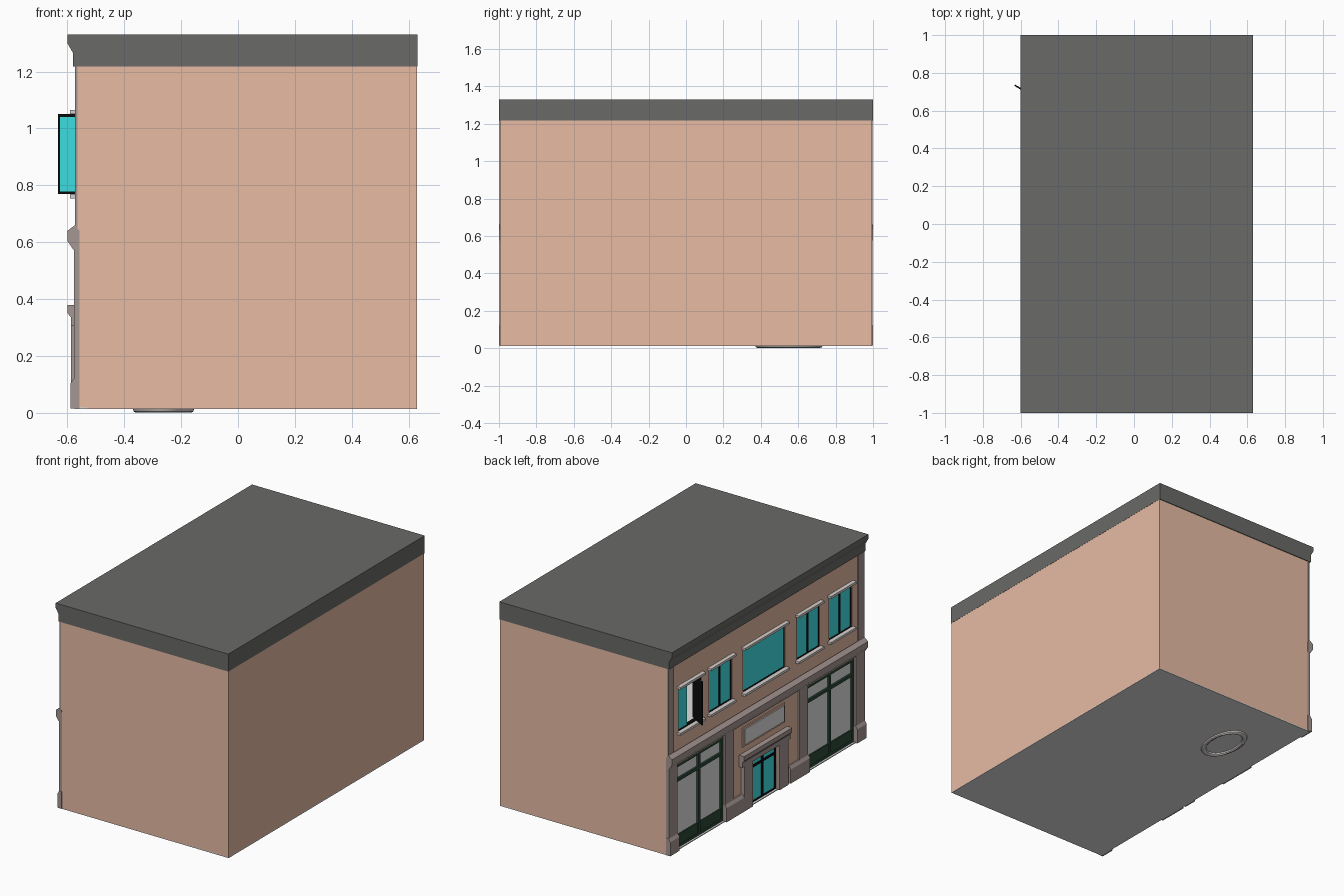
import bpy, bmesh, math
from mathutils import Matrix, Vector

cube = bpy.data.objects.get("Cube")
if cube:
    bpy.data.objects.remove(cube, do_unlink=True)


def material(name, r, g, b):
    m = bpy.data.materials.new(name)
    m.use_nodes = True
    m.diffuse_color = (r, g, b, 1)
    m.node_tree.nodes["Principled BSDF"].inputs["Base Color"].default_value = (r, g, b, 1)
    return m


TAN = material("tan wall", .80, .50, .37)
ROOF = material("dark roof", .143, .143, .138)
STONE = material("grey stone", .38, .31, .29)
PALE = material("pale trim", .68, .64, .62)
TEAL = material("teal glass", .05, .76, .78)
GREY = material("light grey", .76, .76, .76)
GREEN = material("dark green frame", .024, .068, .04)
BLACK = material("black frame", .004, .004, .004)

BASE, WALL_X, END = .015, -.565, .995
ENTRY = .02  # entrance centre along y


def finish(name, bm, mat):
    bmesh.ops.recalc_face_normals(bm, faces=bm.faces)
    mesh = bpy.data.meshes.new(name)
    bm.to_mesh(mesh)
    bm.free()
    mesh.materials.append(mat)
    obj = bpy.data.objects.new(name, mesh)
    bpy.context.collection.objects.link(obj)
    return obj


def add_box(bm, x, y, z):
    """Add a box given its ranges along the three axes."""
    centre = Vector([(a + b) / 2 for a, b in (x, y, z)])
    size = [abs(b - a) for a, b in (x, y, z)]
    mat = Matrix.Translation(centre) @ Matrix.Diagonal((*size, 1))
    bmesh.ops.create_cube(bm, size=1, matrix=mat)


def box(name, mat, x, y, z):
    bm = bmesh.new()
    add_box(bm, x, y, z)
    return finish(name, bm, mat)


def moulding(name, mat, profile, y):
    """Extrude an x-z profile along y."""
    bm = bmesh.new()
    face = bm.faces.new([bm.verts.new((px, y[0], pz)) for px, pz in profile])
    ext = bmesh.ops.extrude_face_region(bm, geom=[face])["geom"]
    bmesh.ops.translate(bm, vec=(0, y[1] - y[0], 0),
                        verts=[v for v in ext if isinstance(v, bmesh.types.BMVert)])
    return finish(name, bm, mat)


def frame(name, mat, x, y, z, edge, bar, uprights=(), rails=()):
    """Rectangular frame with extra uprights at y and rails at z."""
    bm = bmesh.new()
    for c, w in [(y[0] + edge / 2, edge), (y[1] - edge / 2, edge)] + [(u, bar) for u in uprights]:
        add_box(bm, x, (c - w / 2, c + w / 2), z)
    for c, w in [(z[0] + edge / 2, edge), (z[1] - edge / 2, edge)] + [(r, bar) for r in rails]:
        add_box(bm, x, y, (c - w / 2, c + w / 2))
    return finish(name, bm, mat)


def around(centre, half):
    return (centre - half, centre + half)


# Openings as (name, y range, z range)
WIN_Z = (.768, 1.05)
windows = [(n, around(c, w / 2), WIN_Z) for n, c, w in (
    ("open_window", .767, .235), ("upper_window_left", .457, .235),
    ("wide_window", .012, .43), ("upper_window_right", -.437, .235),
    ("end_window", -.765, .235))]
shops = [("shopfront_a", (.425, .91), (BASE, .56)), ("shopfront_b", (-.91, -.42), (BASE, .56))]
door = ("door", around(ENTRY, .135), (BASE, .305))
openings = windows + shops + [door]

# Hollow body open behind the facade, ground slab and upper floor
bm = bmesh.new()
add_box(bm, (-.53, .63), (-END, END), (BASE, 1.25))
bmesh.ops.delete(bm, geom=[f for f in bm.faces if f.calc_center_median().x < -.5],
                 context='FACES_ONLY')
finish("body", bm, TAN)
box("ground_slab", GREY, (-.574, .63), (-END, END), (BASE - .002, BASE + .004))
box("upper_floor", GREY, (-.53, .62), (-.99, .99), (.65, .67))

# Facade wall: a grid split at every opening edge, openings left out, thickened
ys = sorted({round(v, 4) for o in openings for v in o[1]} | {-END, END})
zs = sorted({round(v, 4) for o in openings for v in o[2]} | {1.25})
bm = bmesh.new()
grid = {(y, z): bm.verts.new((WALL_X, y, z)) for y in ys for z in zs}
for y0, y1 in zip(ys, ys[1:]):
    for z0, z1 in zip(zs, zs[1:]):
        cy, cz = (y0 + y1) / 2, (z0 + z1) / 2
        if not any(o[1][0] < cy < o[1][1] and o[2][0] < cz < o[2][1] for o in openings):
            bm.faces.new([grid[k] for k in ((y0, z0), (y0, z1), (y1, z1), (y1, z0))])
cells = bm.faces[:]
ext = bmesh.ops.extrude_face_region(bm, geom=cells, use_keep_orig=True)["geom"]
bmesh.ops.translate(bm, vec=(.035, 0, 0),
                    verts=[v for v in ext if isinstance(v, bmesh.types.BMVert)])
finish("facade_wall", bm, TAN)

# Roof slab with its cornice
moulding("roof_cornice", ROOF, [(.631, 1.217), (.631, 1.33), (-.6, 1.33), (-.6, 1.30),
                                (-.58, 1.265), (-.58, 1.217)], (-1, 1))

# Stone band and ledge between the floors
moulding("middle_ledge", STONE, [(-.557, .575), (-.58, .575), (-.6, .605), (-.6, .64),
                                 (-.573, .66), (-.557, .64)], (-.999, .999))

# Upper windows with lintels and sills
for name, y, z in windows:
    mid = (y[0] + y[1]) / 2
    opened = name == "open_window"
    split = () if opened or name == "wide_window" else (mid,)
    frame(name + "_frame", BLACK, (-.562, -.54), y, z, .007, .014, split)
    box(name + "_glass", TEAL, (-.558, -.552), (mid + .02 if opened else y[0], y[1]), z)
    for part, lo in (("lintel", z[1]), ("sill", z[0] - .014)):
        box(f"{name}_{part}", PALE, (-.59, -.55), (y[0] - .012, y[1] + .012), (lo, lo + .015))

# Pivoted sash of the open window: glass outside, dark inside
turn = Matrix.Translation((-.577, .703, 0)) @ Matrix.Rotation(math.radians(60), 4, 'Z')
sash_y, sash_z = (-.063, .063), (.77, 1.05)
sash = [frame("open_sash_frame", BLACK, (-.004, .004), sash_y, sash_z, .009, .009),
        box("open_sash_glass", TEAL, (-.003, 0), (-.06, .06), sash_z),
        box("open_sash_inner_face", BLACK, (0, .003), sash_y, sash_z)]
for part in sash:
    part.data.transform(turn)

# Shopfronts: green frame, low panel, grey glass
for name, y, z in shops:
    mid = (y[0] + y[1]) / 2
    frame(name + "_frame", GREEN, (-.562, -.535), y, z, .02, .02, (mid,), (.455,))
    box(name + "_panel", GREEN, (-.557, -.535), y, (BASE, .10))
    box(name + "_glass", GREY, (-.55, -.544), y, z)

# Entrance: double door, surround and hood
_, y, z = door
frame("door_frame", BLACK, (-.56, -.535), y, z, .012, .014, (ENTRY,), (.25,))
box("door_glass", TEAL, (-.554, -.548), y, z)
for side, s in (("left", 1), ("right", -1)):
    box(f"door_jamb_{side}", STONE, (-.587, -.55),
        (ENTRY + s * .135, ENTRY + s * .225), (BASE, .32))
moulding("door_hood", STONE, [(-.55, .305), (-.587, .305), (-.587, .335), (-.6, .352),
                              (-.6, .38), (-.55, .38)], around(ENTRY, .245))

# Sign board above the entrance
box("sign_border", TAN, (-.571, -.56), around(ENTRY, .215), (.42, .545))
box("sign_board", GREY, (-.576, -.56), around(ENTRY, .2), (.432, .533))

# Pilasters and plinths, mirrored about the entrance
for side, s in (("left", 1), ("right", -1)):
    box(f"corner_pilaster_{side}", STONE, (-.576, -.557), (s * .91, s * .998), (BASE, .6))
    box(f"upper_corner_pilaster_{side}", STONE, (-.573, -.564), (s * .94, s * .998), (.64, 1.23))
    box(f"inner_pilaster_{side}", STONE, (-.576, -.555), (s * .335, s * .422), (BASE, .6))
    for part, a, b in (("corner", .905, 1), ("inner", .225, .425)):
        lo, hi = sorted((s * a, s * b))
        moulding(f"{part}_plinth_{side}", STONE,
                 [(-.557, BASE), (-.588, BASE), (-.588, .105), (-.575, .125), (-.557, .125)],
                 (lo, hi))

# Oval ring under the floor
bpy.ops.mesh.primitive_torus_add(major_radius=1, minor_radius=.13, major_segments=40,
                                 minor_segments=10, location=(-.262, .55, .013))
ring = bpy.context.object
ring.name = "underside_ring"
ring.scale = (.095, .16, .1)
ring.data.materials.append(PALE)
bpy.ops.object.shade_smooth_by_angle()
